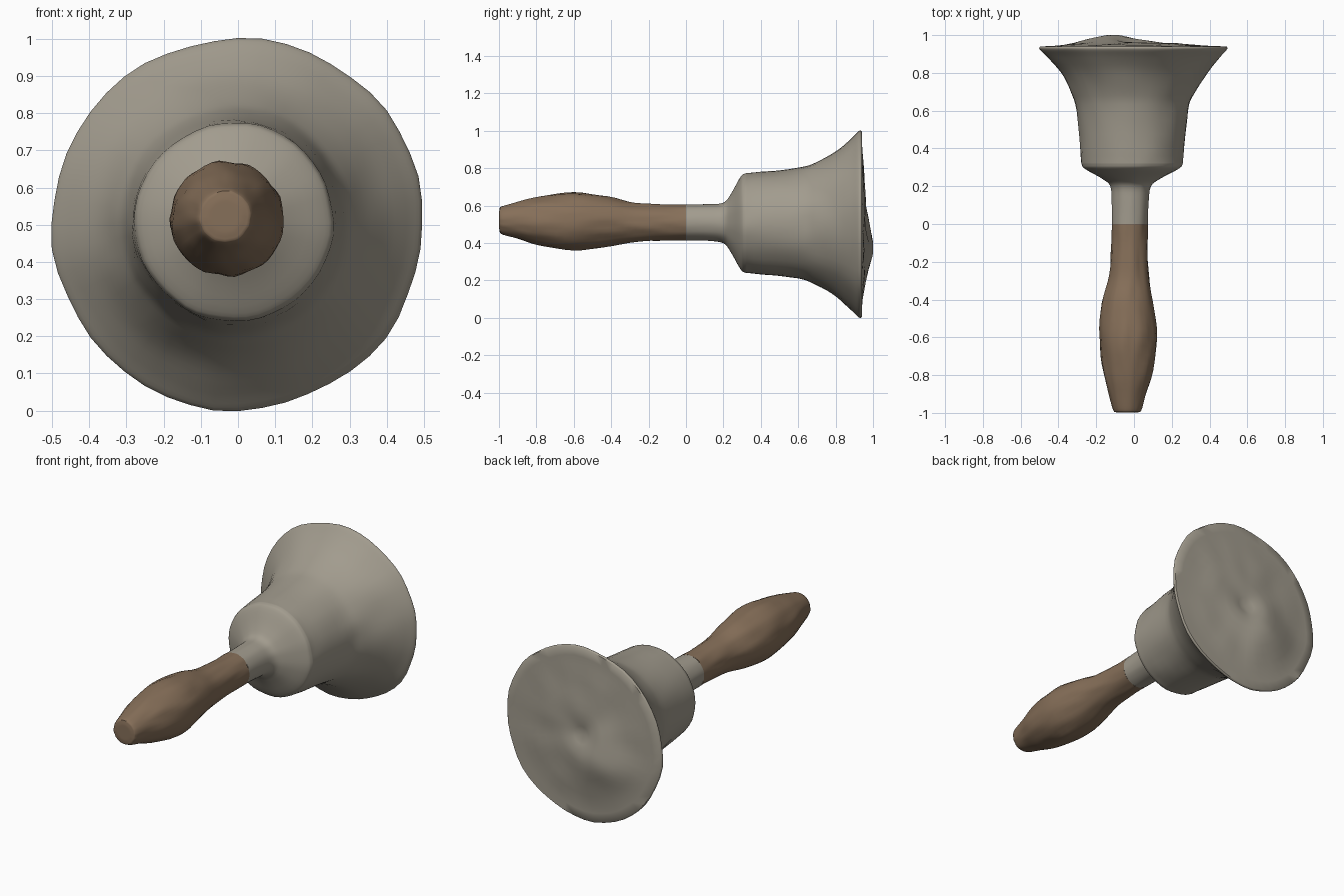
import bpy, bmesh, math
from mathutils import Vector, noise

if "Cube" in bpy.data.objects:
    bpy.data.objects.remove(bpy.data.objects["Cube"])

SEG = 48


def material(name, rgb):
    m = bpy.data.materials.new(name)
    m.diffuse_color = (*rgb, 1)
    m.use_nodes = True
    m.node_tree.nodes["Principled BSDF"].inputs["Base Color"].default_value = m.diffuse_color
    return m


def smooth_path(points, steps):
    """Catmull-Rom through (y, radius, centre x, centre z) stations."""
    pts = [Vector(p) for p in points]
    out = []
    for i in range(len(pts) - 1):
        b, c = pts[i], pts[i + 1]
        a, d = pts[max(i - 1, 0)], pts[min(i + 2, len(pts) - 1)]
        for s in range(steps):
            t = s / steps
            out.append(0.5 * (2 * b + (c - a) * t + (2 * a - 5 * b + 4 * c - d) * t * t
                              + (3 * b - a - 3 * c + d) * t ** 3))
    return out + [pts[-1]]


def loft(name, rings, mat, cap=None, rough=0.02):
    """Skin slightly uneven rings along y; cap = (which end, height function)."""
    bm = bmesh.new()

    def ring(y, r, cx, cz):
        verts = []
        for k in range(SEG):
            a = 2 * math.pi * k / SEG
            n = noise.noise(Vector((3 * math.cos(a), 7 * y, 3 * math.sin(a))))
            rr = r * (1 + rough * n)
            verts.append(bm.verts.new((cx + rr * math.cos(a), y, cz + rr * math.sin(a))))
        return verts

    def bridge(a, b):
        for k in range(SEG):
            j = (k + 1) % SEG
            bm.faces.new((a[k], a[j], b[j], b[k]))

    loops = [ring(*p) for p in rings]
    for a, b in zip(loops, loops[1:]):
        bridge(a, b)
    if cap:
        end, height = cap
        edge = loops[end]
        y, r, cx, cz = rings[end]
        prev, count = edge, 10
        for i in range(1, count):
            f = 1 - i / count
            cur = []
            for v in edge:
                x, z = cx + (v.co.x - cx) * f, cz + (v.co.z - cz) * f
                cur.append(bm.verts.new((x, y + height(x, z) * min(1, 3 * (1 - f)), z)))
            bridge(prev, cur)
            prev = cur
        mid = bm.verts.new((cx, y + height(cx, cz), cz))
        for k in range(SEG):
            bm.faces.new((prev[k], prev[(k + 1) % SEG], mid))
    bmesh.ops.recalc_face_normals(bm, faces=bm.faces)
    # open tubes: make sure the skin faces outwards
    bm.faces.ensure_lookup_table()
    f = bm.faces[0]
    c = f.calc_center_median()
    if f.normal.dot(Vector((c.x - rings[0][2], 0, c.z - rings[0][3]))) < 0:
        bmesh.ops.reverse_faces(bm, faces=bm.faces)
    me = bpy.data.meshes.new(name)
    bm.to_mesh(me)
    bm.free()
    ob = bpy.data.objects.new(name, me)
    bpy.context.collection.objects.link(ob)
    me.materials.append(mat)
    bpy.ops.object.select_all(action='DESELECT')
    ob.select_set(True)
    bpy.context.view_layer.objects.active = ob
    bpy.ops.object.shade_smooth_by_angle(angle=math.radians(50))
    return ob


def gauss(x, z, px, pz, w):
    return math.exp(-((x - px) ** 2 + (z - pz) ** 2) / (w * w))


# Wavy closed mouth: a low swelling, a raised spot and a central dimple
def mouth(x, z):
    return (0.02 * gauss(x, z, 0, 0.5, 0.35) + 0.042 * gauss(x, z, -0.12, 0.38, 0.17)
            - 0.03 * gauss(x, z, 0, 0.5, 0.06) + 0.008 * noise.noise(Vector((7 * x, 0, 7 * z))))


wood = material("wood", (0.24, 0.16, 0.10))
stone = material("pale_metal", (0.36, 0.33, 0.27))

# Wooden handle with a swollen grip
handle = smooth_path([
    (-0.995, 0.068, -0.035, 0.523), (-0.975, 0.078, -0.035, 0.522),
    (-0.90, 0.098, -0.035, 0.522), (-0.78, 0.13, -0.032, 0.518),
    (-0.60, 0.154, -0.03, 0.516), (-0.42, 0.135, -0.035, 0.515),
    (-0.27, 0.104, -0.026, 0.51), (-0.12, 0.096, -0.025, 0.51),
    (0.0, 0.095, -0.022, 0.51)], 4)
loft("handle", handle, wood, (0, lambda x, z: -0.004), 0.05)

# Neck, shoulder and flared bell
bell = smooth_path([
    (0.0, 0.095, -0.022, 0.51), (0.12, 0.098, -0.02, 0.51),
    (0.20, 0.108, -0.018, 0.508), (0.24, 0.155, -0.015, 0.507),
    (0.29, 0.245, -0.012, 0.507), (0.315, 0.265, -0.01, 0.507),
    (0.36, 0.27, -0.01, 0.507), (0.60, 0.296, -0.008, 0.507),
    (0.70, 0.33, -0.004, 0.504), (0.80, 0.388, 0, 0.502),
    (0.88, 0.454, 0, 0.50), (0.925, 0.497, 0, 0.50), (0.94, 0.494, 0, 0.50)], 4)
loft("bell", bell, stone, (-1, mouth), 0.02)
